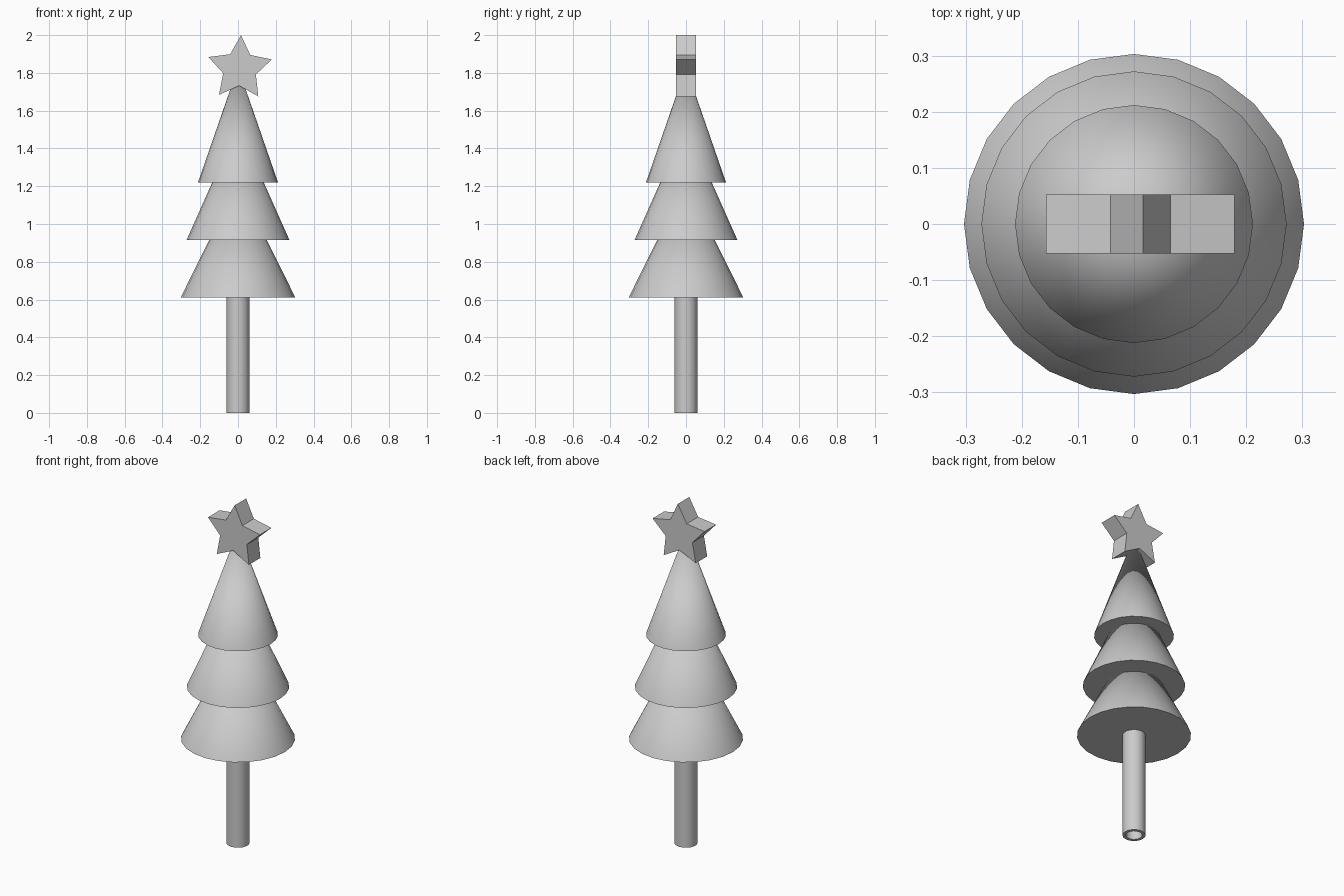
import bpy
import bmesh
import math
from mathutils import Vector

SIDES = 24

cube = bpy.data.objects.get("Cube")
if cube:
    bpy.data.objects.remove(cube, do_unlink=True)

# One plain grey for the whole model
grey = bpy.data.materials.new("plain_grey")
grey.use_nodes = True
grey.diffuse_color = (0.6, 0.6, 0.6, 1)
grey.node_tree.nodes["Principled BSDF"].inputs["Base Color"].default_value = (0.6, 0.6, 0.6, 1)


def finish(obj, name, smooth=True):
    obj.name = obj.data.name = name
    obj.data.materials.append(grey)
    if smooth:
        bpy.ops.object.select_all(action="DESELECT")
        obj.select_set(True)
        bpy.context.view_layer.objects.active = obj
        bpy.ops.object.shade_smooth_by_angle(angle=math.radians(35))


def mesh_object(bm, name, smooth):
    bmesh.ops.recalc_face_normals(bm, faces=bm.faces)
    mesh = bpy.data.meshes.new(name)
    bm.to_mesh(mesh)
    bm.free()
    obj = bpy.data.objects.new(name, mesh)
    bpy.context.collection.objects.link(obj)
    finish(obj, name, smooth)


# Three overlapping tiers of branches
TIER_HEIGHT = 0.61
for name, radius, base in (("lower_branches", 0.303, 0.612),
                           ("middle_branches", 0.272, 0.916),
                           ("upper_branches", 0.212, 1.22)):
    bpy.ops.mesh.primitive_cone_add(vertices=SIDES, radius1=radius, radius2=0,
                                    depth=TIER_HEIGHT,
                                    location=(0, 0, base + TIER_HEIGHT / 2))
    finish(bpy.context.object, name)

# Hollow trunk: a closed wall profile turned around the z axis
bm = bmesh.new()
profile = [(0.061, 0), (0.061, 0.615), (0.043, 0.615), (0.043, 0)]
verts = [bm.verts.new((r, 0, z)) for r, z in profile]
edges = [bm.edges.new((verts[i], verts[(i + 1) % 4])) for i in range(4)]
bmesh.ops.spin(bm, geom=verts + edges, cent=(0, 0, 0), axis=(0, 0, 1),
               angle=math.tau, steps=SIDES, use_merge=True)
bmesh.ops.remove_doubles(bm, verts=bm.verts, dist=0.0001)
mesh_object(bm, "trunk", True)

# Five-pointed star, tipped slightly to one side
bm = bmesh.new()
centre = Vector((0.009, -0.053, 1.823))
outline = []
for i in range(10):
    radius = 0.177 if i % 2 == 0 else 0.091
    angle = math.radians(87.8 + 36 * i)
    outline.append(bm.verts.new(centre + radius * Vector((math.cos(angle), 0, math.sin(angle)))))
face = bm.faces.new(outline)
extruded = bmesh.ops.extrude_face_region(bm, geom=[face], use_keep_orig=True)
back = [v for v in extruded["geom"] if isinstance(v, bmesh.types.BMVert)]
bmesh.ops.translate(bm, verts=back, vec=(0, 0.106, 0))
mesh_object(bm, "star", False)
